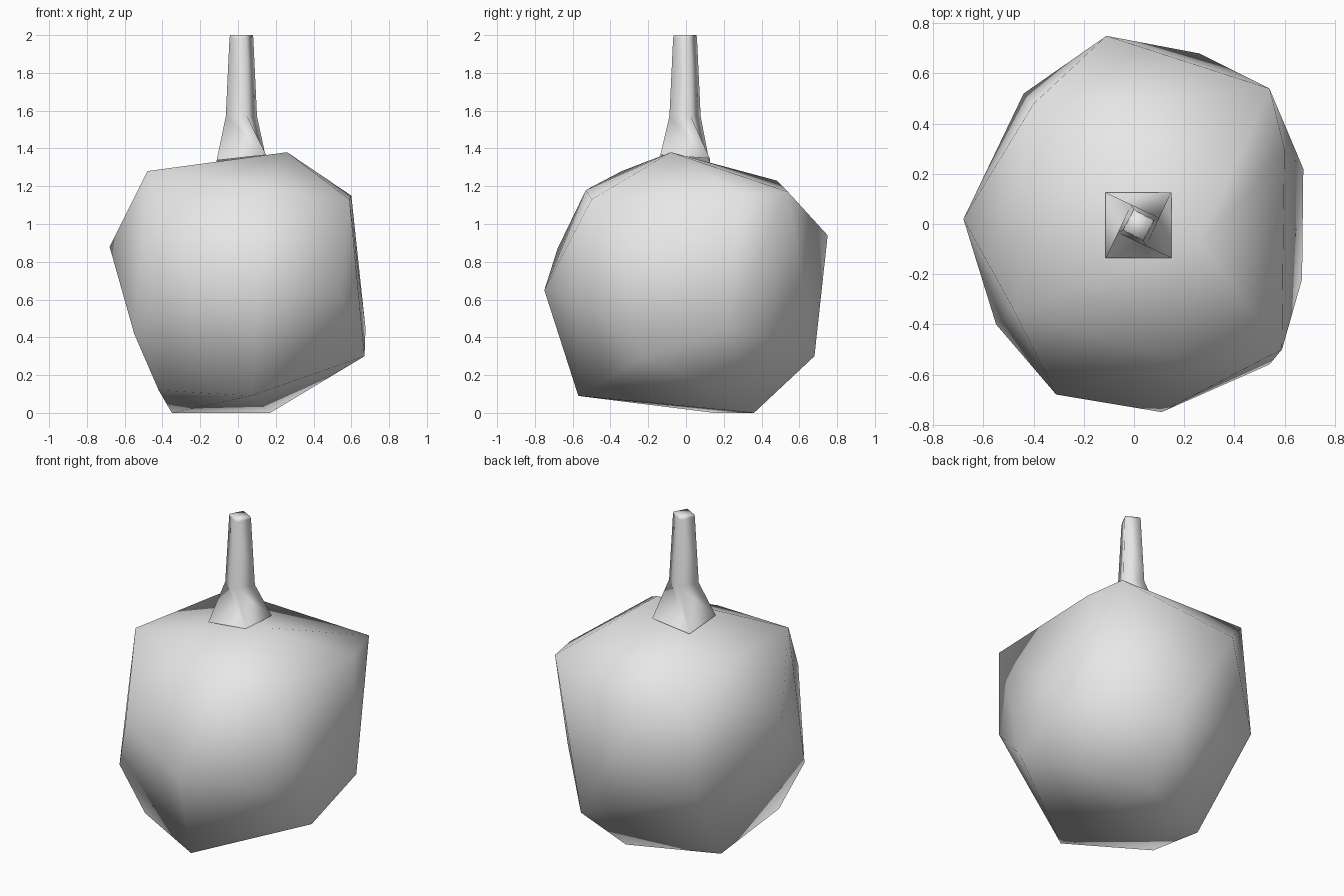
import bpy, bmesh, math

if "Cube" in bpy.data.objects:
    bpy.data.objects.remove(bpy.data.objects["Cube"])

grey = bpy.data.materials.new("plain_grey")
grey.diffuse_color = (0.8, 0.8, 0.8, 1)
grey.use_nodes = True
grey.node_tree.nodes["Principled BSDF"].inputs["Base Color"].default_value = grey.diffuse_color


def add_object(name, bm):
    bmesh.ops.recalc_face_normals(bm, faces=bm.faces[:])
    for f in bm.faces:
        f.smooth = True
    mesh = bpy.data.meshes.new(name)
    bm.to_mesh(mesh)
    bm.free()
    mesh.materials.append(grey)
    obj = bpy.data.objects.new(name, mesh)
    bpy.context.collection.objects.link(obj)
    return obj


# Lumpy fruit body: hull around a few corner points
corners = [
    # crown
    (0.26, -0.08, 1.38), (-0.48, -0.34, 1.28), (-0.40, 0.48, 1.23),
    (0.54, 0.54, 1.17), (0.60, 0.30, 1.15), (0.59, -0.50, 1.13), (0.15, -0.53, 1.18),
    # waist
    (-0.68, 0.02, 0.88), (0.11, -0.75, 0.65), (-0.11, 0.75, 0.94),
    (-0.31, -0.68, 0.87), (0.54, -0.56, 0.63), (-0.44, 0.52, 0.52),
    # lower edge
    (-0.55, -0.40, 0.42), (0.67, -0.22, 0.30), (0.675, 0.22, 0.45), (0.26, 0.68, 0.30),
    # underside
    (0.07, -0.57, 0.09), (-0.42, -0.33, 0.12), (-0.35, 0.15, 0.0), (0.17, 0.36, 0.0),
]
bm = bmesh.new()
for c in corners:
    bm.verts.new(c)
bmesh.ops.convex_hull(bm, input=bm.verts[:])
bmesh.ops.triangulate(bm, faces=bm.faces[:])
add_object("fruit_body", bm)

# Twisted four-sided stem with a flared foot
bm = bmesh.new()
rings = []
for z, radius, turn in ((1.34, 0.185, 45), (1.57, 0.088, 20), (1.985, 0.066, 17), (2.0, 0.062, 17)):
    ring = []
    for i in range(4):
        a = math.radians(turn + 90 * i)
        x, y = 0.018 + radius * math.cos(a), -0.005 + radius * math.sin(a)
        # the foot follows the slope of the crown
        tilt = 0.11 * x - 0.07 * y if z < 1.5 else 0
        ring.append(bm.verts.new((x, y, z + tilt)))
    rings.append(ring)
for low, high in zip(rings, rings[1:]):
    for i in range(4):
        j = (i + 1) % 4
        bm.faces.new((low[i], low[j], high[i]))
        bm.faces.new((low[j], high[j], high[i]))
bm.faces.new(rings[-1])
add_object("stem", bm)
